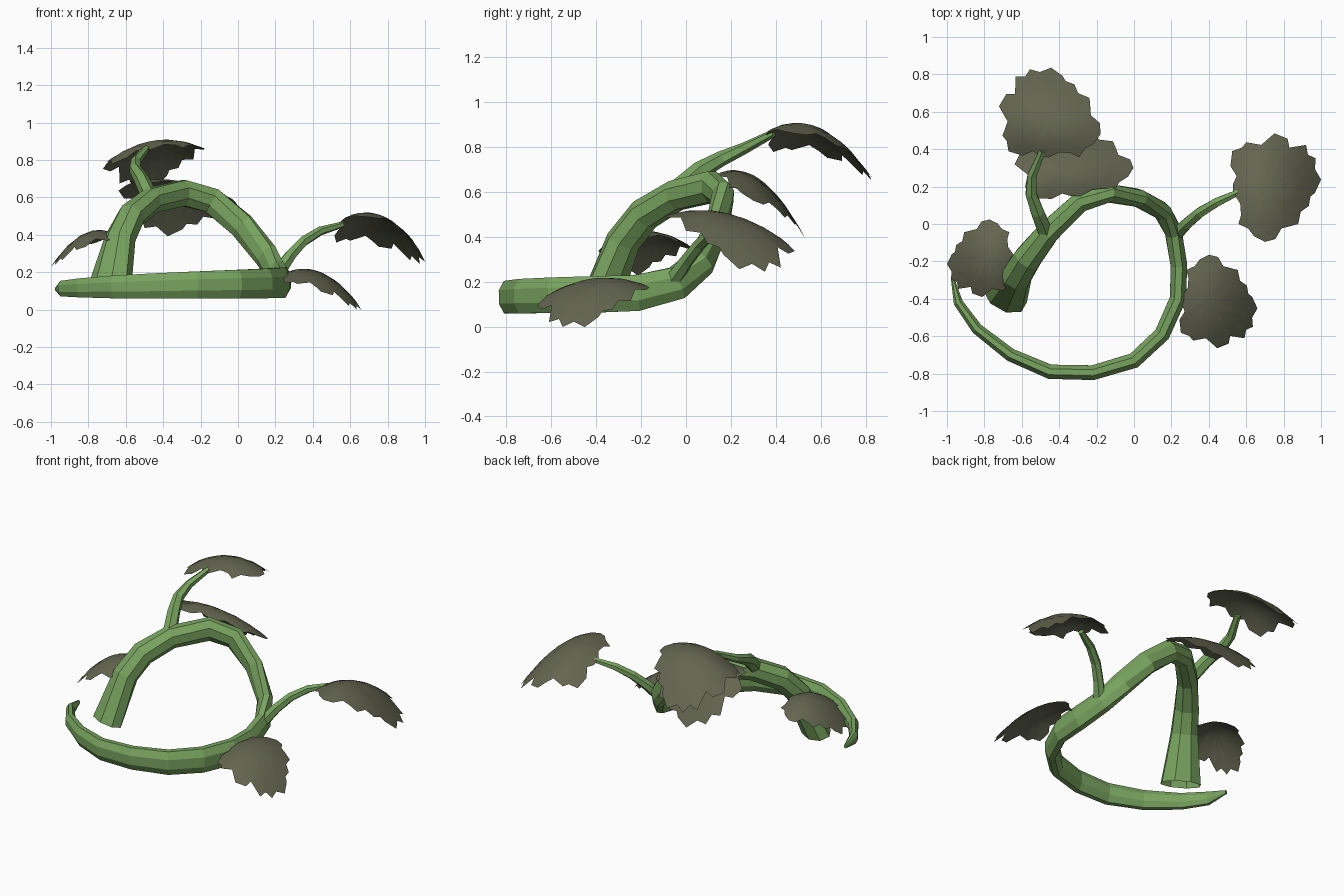
import bpy, bmesh
from math import cos, sin, pi, radians
from mathutils import Vector

if "Cube" in bpy.data.objects:
    bpy.data.objects.remove(bpy.data.objects["Cube"])


def material(name, rgb):
    m = bpy.data.materials.new(name)
    m.diffuse_color = (*rgb, 1)
    m.use_nodes = True
    m.node_tree.nodes["Principled BSDF"].inputs["Base Color"].default_value = m.diffuse_color
    return m


STEM = material("stem_green", (0.19, 0.37, 0.115))
LEAF = material("leaf_green", (0.125, 0.13, 0.08))


def finish(name, bm, mat, smooth=False):
    me = bpy.data.meshes.new(name)
    for f in bm.faces:
        f.smooth = smooth
    bm.to_mesh(me)
    bm.free()
    me.materials.append(mat)
    ob = bpy.data.objects.new(name, me)
    bpy.context.collection.objects.link(ob)
    return ob


def tube(name, rows, sides):
    """Sweep an oval along rows of (x, y, z, side radius, upright radius)."""
    bm = bmesh.new()
    pts = [Vector(r[:3]) for r in rows]
    rings = []
    for i, r in enumerate(rows):
        t = (pts[min(i + 1, len(pts) - 1)] - pts[max(i - 1, 0)]).normalized()
        if i == 0:
            t = (t + Vector((0, 0, 0.6))).normalized()
        side = t.cross(Vector((0, 0, 1))).normalized()
        up = side.cross(t)
        ring = []
        for k in range(sides):
            a = 2 * pi * (k + 0.5) / sides
            ring.append(bm.verts.new(pts[i] + side * r[3] * cos(a) + up * r[4] * sin(a)))
        rings.append(ring)
    for a, b in zip(rings, rings[1:]):
        for k in range(sides):
            j = (k + 1) % sides
            bm.faces.new((a[k], a[j], b[j], b[k]))
    bm.faces.new(rings[-1])
    bmesh.ops.recalc_face_normals(bm, faces=bm.faces)
    return finish(name, bm, STEM)


# lobed outline: u runs from stalk to tip, v across
OUTLINE = [(0, -.05), (.08, -.17), (.09, -.3), (.06, -.4), (.17, -.45), (.24, -.54), (.36, -.6),
           (.48, -.57), (.55, -.45), (.63, -.43), (.74, -.4), (.77, -.26), (.86, -.2),
           (.88, -.09), (.93, -.05), (1, .1), (.93, .22), (.94, .34), (.85, .38), (.83, .49),
           (.64, .46), (.62, .56), (.47, .62), (.4, .56), (.32, .49), (.15, .52), (.1, .46),
           (-.01, .42), (-.03, .25), (.04, .14), (0, .05)]


def leaf(name, at, heading, length, width, rise, drop, sag, roll, flip=1):
    """Arched lobed sheet, heights set by rise near stalk, drop at tip, sag at sides."""
    bm = bmesh.new()
    a = (rise + 0.0625 * drop) / 0.1875
    b = -drop - a
    h = radians(heading)

    def vert(u, v):
        v *= flip
        z = a * u + b * u * u - sag * (v / .6) ** 2 + roll * v / .6
        x, y = u * length, v * width
        return bm.verts.new((at[0] + x * cos(h) - y * sin(h),
                             at[1] + x * sin(h) + y * cos(h), at[2] + z))

    cu = 0.38
    centre = vert(cu, 0)
    rings = [[vert(cu + (u - cu) * s, v * s) for u, v in OUTLINE] for s in (.33, .67, 1)]
    n = len(OUTLINE)
    for k in range(n):
        j = (k + 1) % n
        bm.faces.new((centre, rings[0][k], rings[0][j]))
        for p, q in zip(rings, rings[1:]):
            bm.faces.new((p[k], q[k], q[j], p[j]))
    if flip < 0:
        bmesh.ops.reverse_faces(bm, faces=bm.faces)
    return finish(name, bm, LEAF, True)


# main vine: flared foot, arch, then flat coil to the pointed tail
tube("main_vine", [
    (-.69, -.385, .10, .128, .082), (-.63, -.28, .38, .086, .076),
    (-.57, -.185, .50, .079, .075), (-.46, -.045, .585, .066, .072),
    (-.29, .115, .623, .058, .075), (-.14, .165, .583, .052, .074),
    (.02, .14, .45, .05, .073), (.15, .07, .29, .048, .075),
    (.21, -.04, .195, .048, .08), (.24, -.22, .15, .048, .087),
    (.235, -.40, .144, .047, .088), (.15, -.59, .14, .046, .086),
    (0, -.73, .136, .045, .083), (-.22, -.795, .132, .043, .078),
    (-.45, -.79, .126, .042, .073), (-.66, -.70, .121, .038, .066),
    (-.84, -.56, .116, .033, .055), (-.94, -.42, .112, .027, .045),
    (-.97, -.29, .11, .01, .012)], 8)

# side branches
tube("upper_branch", [
    (-.47, -.05, .60, .045, .05), (-.515, .06, .695, .04, .042), (-.55, .16, .75, .034, .034),
    (-.545, .26, .795, .028, .026), (-.49, .39, .862, .02, .018)], 6)
tube("right_branch", [
    (.21, -.07, .19, .04, .04), (.28, .0, .29, .034, .032), (.35, .06, .365, .031, .028),
    (.44, .115, .42, .027, .024), (.56, .17, .455, .018, .016)], 6)

# leaves
leaf("top_leaf", (-.48, .36, .855), 80, .475, .46, .046, .19, .085, -.045)
leaf("arch_leaf", (-.31, .15, .675), 92, .385, .52, .01, .29, .06, .05)
leaf("left_leaf", (-.645, -.18, .40), 180, .355, .34, .026, .17, .07, .0)
leaf("right_leaf", (.53, .19, .45), 0, .47, .475, .052, .18, .08, -.07)
leaf("low_leaf", (.255, -.41, .195), 0, .405, .41, .02, .19, .065, .03, -1)
